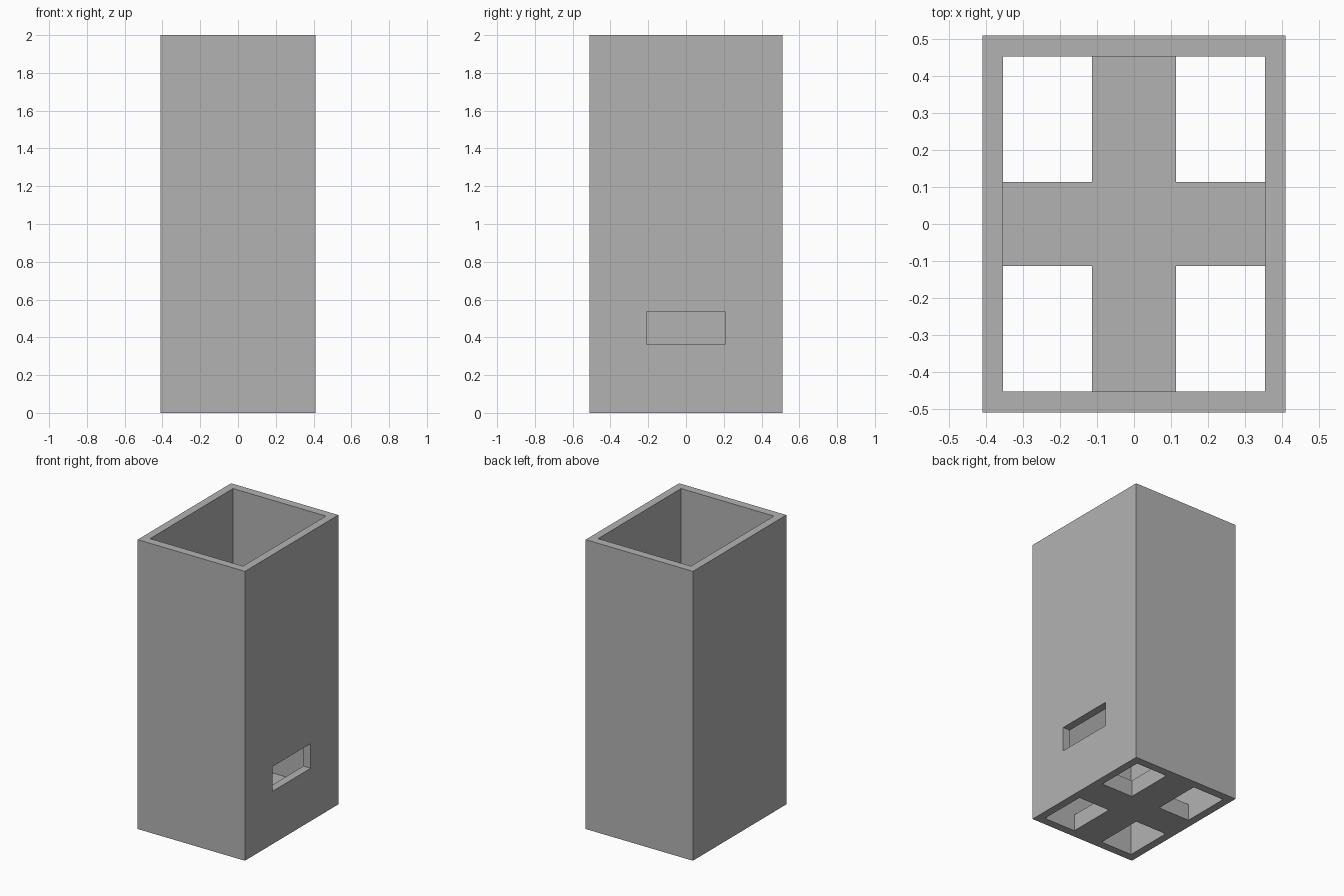
import bpy
import bmesh

cube = bpy.data.objects.get("Cube")
if cube:
    bpy.data.objects.remove(cube, do_unlink=True)

HALF_X, HALF_Y, HEIGHT = 0.41, 0.51, 2.0   # outer shell
IN_X, IN_Y = 0.355, 0.453                  # inner opening
ARM, ARM_HEIGHT = 0.113, 0.115             # floor cross

grey = bpy.data.materials.new("plain grey")
grey.use_nodes = True
colour = (0.45, 0.45, 0.45, 1.0)
grey.diffuse_color = colour
grey.node_tree.nodes["Principled BSDF"].inputs["Base Color"].default_value = colour


def prism(name, outline, z0, z1):
    """Extrude a closed xy outline from z0 up to z1."""
    bm = bmesh.new()
    base = bm.faces.new([bm.verts.new((x, y, z0)) for x, y in outline])
    top = bmesh.ops.extrude_face_region(bm, geom=[base])["geom"]
    bmesh.ops.translate(bm, vec=(0, 0, z1 - z0),
                        verts=[v for v in top if isinstance(v, bmesh.types.BMVert)])
    bmesh.ops.recalc_face_normals(bm, faces=bm.faces)
    mesh = bpy.data.meshes.new(name)
    bm.to_mesh(mesh)
    bm.free()
    mesh.materials.append(grey)
    obj = bpy.data.objects.new(name, mesh)
    bpy.context.collection.objects.link(obj)
    return obj


def rect(x0, x1, y0, y1):
    return [(x0, y0), (x1, y0), (x1, y1), (x0, y1)]


def cut(target, cutter):
    """Subtract the cutter, then discard it."""
    cutter.hide_render = True
    mod = target.modifiers.new("cut", 'BOOLEAN')
    mod.operation, mod.solver, mod.object = 'DIFFERENCE', 'EXACT', cutter
    bpy.context.view_layer.objects.active = target
    bpy.ops.object.modifier_apply(modifier=mod.name)
    bpy.data.objects.remove(cutter, do_unlink=True)


# Open rectangular tube with a slot low in its left wall
shell = prism("shell", rect(-HALF_X, HALF_X, -HALF_Y, HALF_Y), 0, HEIGHT)
cut(shell, prism("cavity_cutter", rect(-IN_X, IN_X, -IN_Y, IN_Y), -0.1, HEIGHT + 0.1))
cut(shell, prism("slot_cutter", rect(0.3, 0.5, -0.208, 0.208), 0.365, 0.535))

# Cross-shaped floor leaving a hole in each corner
cross = [(-ARM, -IN_Y), (ARM, -IN_Y), (ARM, -ARM), (IN_X, -ARM),
         (IN_X, ARM), (ARM, ARM), (ARM, IN_Y), (-ARM, IN_Y),
         (-ARM, ARM), (-IN_X, ARM), (-IN_X, -ARM), (-ARM, -ARM)]
prism("floor_cross", cross, 0, ARM_HEIGHT)
